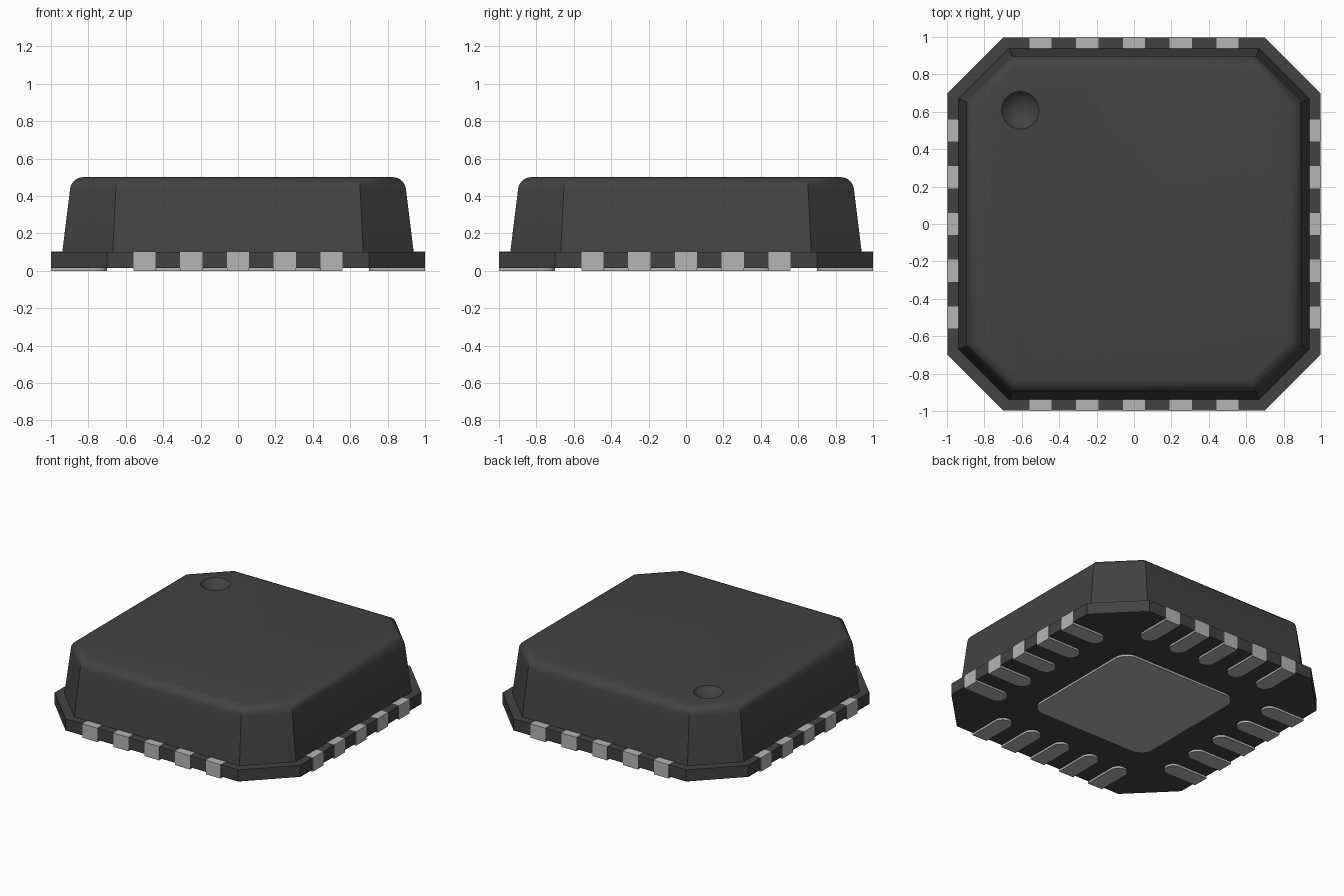
import bpy, bmesh, math
from mathutils import Matrix, Vector

if "Cube" in bpy.data.objects:
    bpy.data.objects.remove(bpy.data.objects["Cube"], do_unlink=True)


def material(name, value):
    m = bpy.data.materials.new(name)
    m.use_nodes = True
    color = (value, value, value, 1)
    m.diffuse_color = color
    bsdf = m.node_tree.nodes["Principled BSDF"]
    bsdf.inputs["Base Color"].default_value = color
    bsdf.inputs["Roughness"].default_value = 0.6
    return m


DARK = material("dark plastic", 0.055)
METAL = material("grey metal", 0.46)


def octagon(half, corner):
    """Square outline with cut corners, counter-clockwise."""
    h, c = half, corner
    return [(h, -c), (h, c), (c, h), (-c, h), (-h, c), (-h, -c), (-c, -h), (c, -h)]


def loft(name, low, high, z0, z1, mat, bevel=0, segments=5):
    """Solid between two matching outlines, with an optional rounded top rim."""
    bm = bmesh.new()
    a = [bm.verts.new((x, y, z0)) for x, y in low]
    b = [bm.verts.new((x, y, z1)) for x, y in high]
    n = len(a)
    bm.faces.new(a[::-1])
    top = bm.faces.new(b)
    for i in range(n):
        j = (i + 1) % n
        bm.faces.new((a[i], a[j], b[j], b[i]))
    if bevel:
        bmesh.ops.bevel(bm, geom=list(top.edges), offset=bevel, segments=segments,
                        profile=0.5, affect='EDGES')
    bmesh.ops.recalc_face_normals(bm, faces=bm.faces)
    mesh = bpy.data.meshes.new(name)
    bm.to_mesh(mesh)
    bm.free()
    mesh.materials.append(mat)
    ob = bpy.data.objects.new(name, mesh)
    bpy.context.collection.objects.link(ob)
    return ob


def select_only(ob):
    bpy.ops.object.select_all(action='DESELECT')
    ob.select_set(True)
    bpy.context.view_layer.objects.active = ob


def smooth(ob):
    select_only(ob)
    bpy.ops.object.shade_smooth_by_angle(angle=math.radians(30))


# Thin base flange
base = octagon(0.997, 0.70)
loft("base_flange", base, base, 0.015, 0.10, DARK)

# Tapered moulded body with rounded top rim
body = loft("body", octagon(0.94, 0.67), octagon(0.89, 0.65), 0.095, 0.50, DARK, bevel=0.06)

# Round dimple marking the first pin
R, DEPTH = 0.125, 0.05
bpy.ops.mesh.primitive_uv_sphere_add(segments=48, ring_count=32, radius=R,
                                     location=(-0.608, 0.608, 0.50 + R - DEPTH))
cutter = bpy.context.object
cutter.name = "dimple_cutter"
cutter.hide_render = True
cutter.data.materials.append(DARK)
select_only(body)
cut = body.modifiers.new("dimple", 'BOOLEAN')
cut.operation = 'DIFFERENCE'
cut.solver = 'EXACT'
cut.object = cutter
bpy.ops.object.modifier_apply(modifier=cut.name)
bpy.data.objects.remove(cutter, do_unlink=True)
smooth(body)

# Contacts: five per side, flat at the outer wall and rounded at the inner end
W, TIP = 0.06, 0.70
arc = [math.radians(90 + 180 * i / 12) for i in range(13)]
contact = [(1.0, -W), (1.0, W)] + [(TIP + W + W * math.cos(t), W * math.sin(t)) for t in arc]
for side, turn in (("left", 0), ("back", 90), ("right", 180), ("front", 270)):
    for k in range(5):
        ob = loft(f"contact_{side}_{k + 1}", contact, contact, 0.0, 0.102, METAL)
        ob.data.transform(Matrix.Rotation(math.radians(turn), 4, 'Z')
                          @ Matrix.Translation(Vector((0, -0.5 + 0.25 * k, 0))))
        smooth(ob)

# Central pad with rounded corners underneath
H, r = 0.485, 0.10
pad = []
for q in range(4):
    mid = math.radians(45 + 90 * q)
    cx = math.copysign(H - r, math.cos(mid))
    cy = math.copysign(H - r, math.sin(mid))
    for i in range(9):
        t = math.radians(90 * q + 90 * i / 8)
        pad.append((cx + r * math.cos(t), cy + r * math.sin(t)))
smooth(loft("centre_pad", pad, pad, 0.0, 0.03, METAL))
